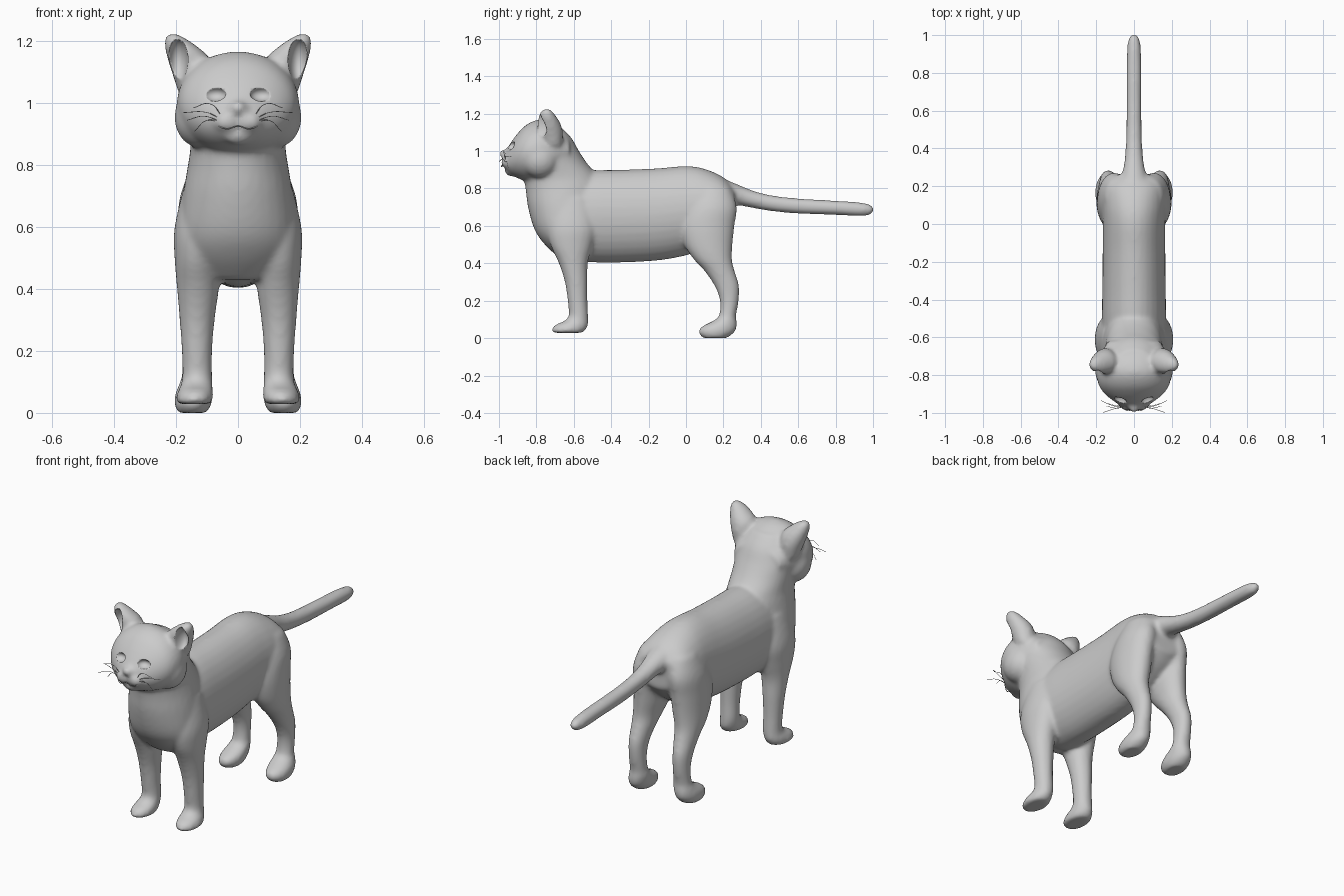
import bpy, bmesh
from math import sin, cos, pi
from mathutils import Vector, Matrix

SEG, SUB = 32, 4


def spline(rows):
    """Catmull-Rom interpolation of section rows."""
    out = []
    for i in range(len(rows) - 1):
        p = [rows[max(i - 1, 0)], rows[i], rows[i + 1], rows[min(i + 2, len(rows) - 1)]]
        for s in range(SUB):
            t = s / SUB
            out.append([b + .5 * t * (c - a + t * (2*a - 5*b + 4*c - d + t * (3*(b - c) + d - a)))
                        for a, b, c, d in zip(*p)])
    return out + [list(rows[-1])]


def loft(bm, rows, axis, side=1):
    """Oval sections; row = (station, low, high, half width) or (station, low, high, x low, x high)."""
    rows = [r if len(r) == 5 else (*r[:3], -r[3], r[3]) for r in rows]
    rings = []
    for t, lo, hi, x0, x1 in spline(rows):
        ring = []
        for k in range(SEG):
            a = 2 * pi * k / SEG
            x = side * ((x0 + x1) / 2 + (x1 - x0) / 2 * cos(a))
            o = (lo + hi) / 2 + (hi - lo) / 2 * sin(a)
            ring.append(bm.verts.new((x, t, o) if axis == 'Y' else (x, o, t)))
        rings.append(ring)
    for a, b in zip(rings, rings[1:]):
        for k in range(SEG):
            j = (k + 1) % SEG
            bm.faces.new((a[k], a[j], b[j], b[k]))
    bm.faces.new(rings[0])
    bm.faces.new(rings[-1])


def ball(bm, c, r):
    bmesh.ops.create_uvsphere(bm, u_segments=24, v_segments=16, radius=1,
                              matrix=Matrix.Translation(c) @ Matrix.Diagonal((*r, 1)))


def finish(bm, name):
    bmesh.ops.recalc_face_normals(bm, faces=bm.faces[:])
    me = bpy.data.meshes.new(name)
    bm.to_mesh(me)
    bm.free()
    ob = bpy.data.objects.new(name, me)
    bpy.context.collection.objects.link(ob)
    return ob


def thread(name, pts, radius):
    cu = bpy.data.curves.new(name, 'CURVE')
    cu.dimensions = '3D'
    cu.bevel_depth = radius
    cu.bevel_resolution = 1
    cu.resolution_u = 6
    sp = cu.splines.new('BEZIER')
    sp.bezier_points.add(len(pts) - 1)
    for bp, p in zip(sp.bezier_points, pts):
        bp.co = p
        bp.handle_left_type = bp.handle_right_type = 'AUTO'
    ob = bpy.data.objects.new(name, cu)
    bpy.context.collection.objects.link(ob)


bm = bmesh.new()
# Torso
loft(bm, [(-.74, .49, .84, .12), (-.62, .42, .88, .165), (-.5, .405, .897, .17),
          (-.35, .404, .9, .168), (-.15, .415, .908, .166), (0, .442, .92, .166),
          (.1, .48, .905, .17), (.2, .55, .86, .165), (.26, .62, .8, .12)], 'Y')
# Chest and neck
loft(bm, [(.43, -.68, -.5, .12), (.5, -.755, -.5, .165), (.58, -.81, -.48, .185),
          (.7, -.845, -.45, .178), (.8, -.858, -.44, .162), (.86, -.868, -.465, .154),
          (.93, -.88, -.525, .16), (1.0, -.9, -.572, .17), (1.07, -.88, -.612, .15),
          (1.13, -.82, -.67, .1)], 'Z')
# Head, nose and chin
loft(bm, [(-.62, .93, 1.07, .14), (-.7, .86, 1.14, .178), (-.78, .83, 1.168, .198),
          (-.85, .838, 1.143, .188), (-.9, .855, 1.095, .155), (-.94, .875, 1.04, .105),
          (-.962, .89, 1.005, .07)], 'Y')
ball(bm, (0, -.965, .985), (.03, .035, .025))
ball(bm, (0, -.935, .895), (.045, .035, .03))
# Tail
loft(bm, [(.12, .72, .88, .11), (.2, .715, .852, .085), (.28, .71, .82, .06), (.36, .695, .788, .048),
          (.46, .678, .763, .042), (.6, .665, .747, .04), (.8, .658, .735, .04),
          (.92, .652, .727, .037), (.975, .656, .717, .03), (1.002, .672, .703, .014)], 'Y')
for s in (1, -1):
    # Cheeks and muzzle
    ball(bm, (s * .12, -.78, .955), (.086, .1, .1))
    ball(bm, (s * .036, -.948, .94), (.045, .042, .035))
    # Front legs
    loft(bm, [(.75, -.72, -.5, .03, .17), (.6, -.74, -.48, .05, .205), (.5, -.725, -.5, .06, .205),
              (.4, -.68, -.525, .062, .197), (.3, -.648, -.527, .075, .189), (.2, -.633, -.527, .083, .182),
              (.12, -.627, -.523, .083, .18), (.09, -.655, -.522, .082, .185), (.07, -.7, -.523, .08, .195),
              (.045, -.72, -.535, .08, .2), (.028, -.71, -.555, .09, .195)], 'Z', s)
    # Hind legs
    loft(bm, [(.8, .05, .24, .02, .15), (.7, 0, .272, .02, .187), (.6, -.03, .259, .03, .197),
              (.5, -.01, .249, .04, .199), (.42, .042, .246, .06, .197), (.36, .098, .26, .073, .19),
              (.28, .152, .284, .088, .183), (.2, .181, .282, .092, .179), (.12, .176, .268, .088, .182),
              (.09, .14, .272, .083, .192), (.06, .082, .272, .082, .203), (.03, .066, .258, .085, .206),
              (0, .09, .22, .1, .195)], 'Z', s)
    # Ears
    loft(bm, [(1.03, -.76, -.66, .09, .192), (1.1, -.787, -.658, .09, .214), (1.15, -.793, -.672, .095, .23),
              (1.19, -.788, -.697, .14, .238), (1.213, -.775, -.715, .175, .236),
              (1.224, -.76, -.73, .195, .228)], 'Z', s)
body = finish(bm, "cat_body")

# Ear hollows and eye hollows
bm = bmesh.new()
for s in (1, -1):
    ball(bm, (s * .195, -.795, 1.14), (.034, .065, .07))
    ball(bm, (s * .075, -.94, 1.03), (.036, .034, .024))
hollows = finish(bm, "hollow_cutter")
hollows.hide_render = True

# Fuse the parts into one soft skin
bpy.context.view_layer.objects.active = body
body.select_set(True)
m = body.modifiers.new("fuse", 'REMESH')
m.mode, m.voxel_size = 'VOXEL', .011
bpy.ops.object.modifier_apply(modifier=m.name)
m = body.modifiers.new("soften", 'SMOOTH')
m.factor, m.iterations = .5, 6
bpy.ops.object.modifier_apply(modifier=m.name)
m = body.modifiers.new("hollow", 'BOOLEAN')
m.operation, m.object, m.solver = 'DIFFERENCE', hollows, 'EXACT'
bpy.ops.object.modifier_apply(modifier=m.name)
m = body.modifiers.new("soften_edges", 'SMOOTH')
m.factor, m.iterations = .5, 3
bpy.ops.object.modifier_apply(modifier=m.name)
bpy.data.objects.remove(hollows)
bpy.ops.object.shade_smooth()

# Mouth line
thread("mouth", [(-.062, -.972, .925), (-.035, -.988, .917), (0, -.982, .926),
                 (.035, -.988, .917), (.062, -.972, .925)], .002)
# Whiskers
for s in (1, -1):
    for pts in ([(.05, -.965, .955), (.09, -.975, .998), (.145, -.965, .985)],
                [(.05, -.965, .945), (.1, -.965, .97), (.175, -.935, .97)],
                [(.055, -.965, .94), (.11, -.98, .958), (.165, -.998, .945)],
                [(.05, -.965, .935), (.1, -.96, .945), (.14, -.95, .91)]):
        thread("whisker", [(s * x, y, z) for x, y, z in pts], .0012)
